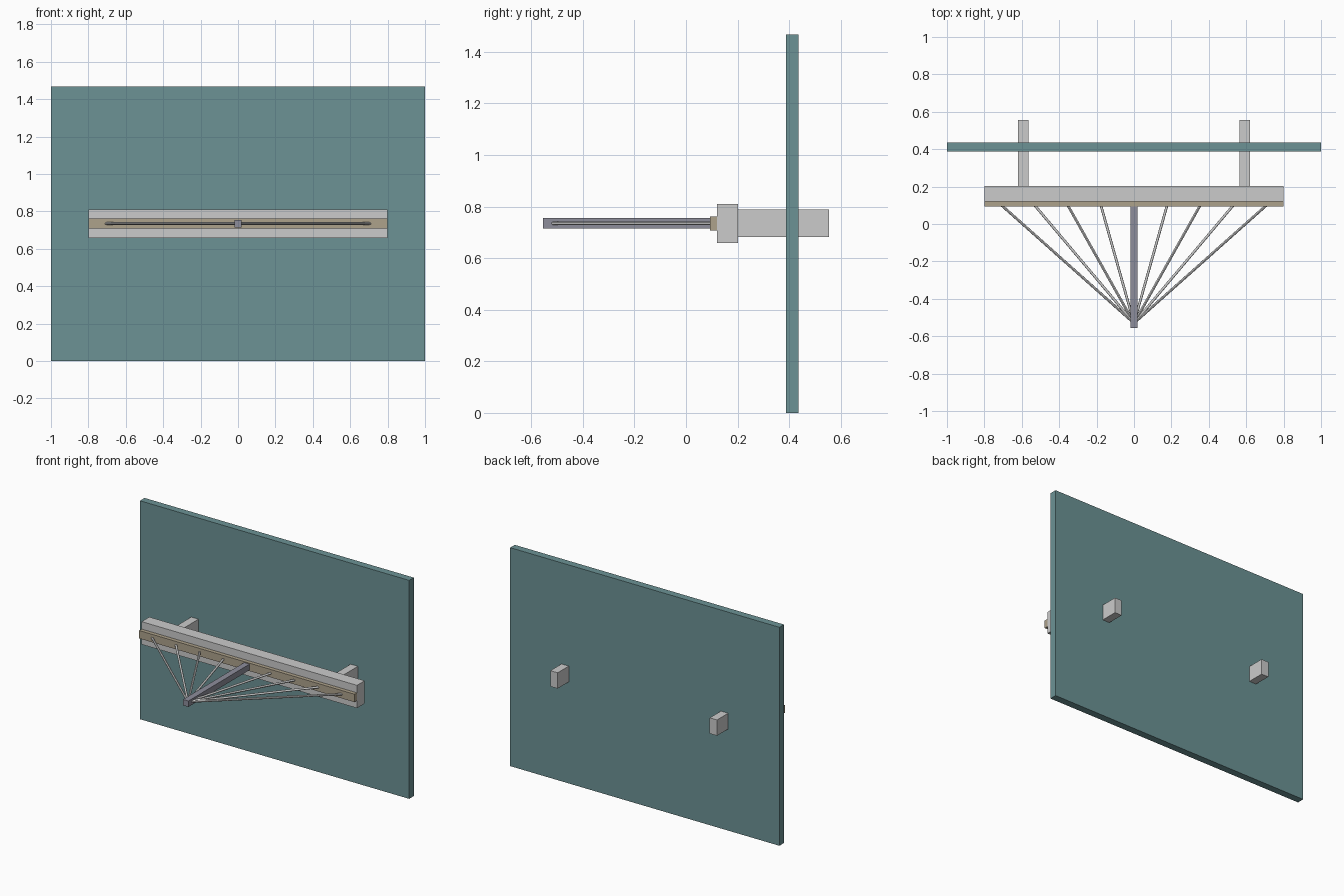
import bpy
from mathutils import Vector

if "Cube" in bpy.data.objects:
    bpy.data.objects.remove(bpy.data.objects["Cube"])


def material(name, rgb):
    m = bpy.data.materials.new(name)
    m.diffuse_color = (*rgb, 1)
    m.use_nodes = True
    m.node_tree.nodes["Principled BSDF"].inputs["Base Color"].default_value = m.diffuse_color
    return m


teal = material("teal", (0.15, 0.29, 0.30))
tan = material("tan", (0.42, 0.36, 0.26))
steel = material("steel", (0.27, 0.27, 0.33))
AXIS_Z = 0.735


def box(name, lo, hi, mat=None):
    lo, hi = Vector(lo), Vector(hi)
    bpy.ops.mesh.primitive_cube_add(size=1, location=(lo + hi) / 2)
    o = bpy.context.object
    o.name = name
    o.scale = hi - lo
    bpy.ops.object.transform_apply(location=False, rotation=False, scale=True)
    if mat:
        o.data.materials.append(mat)
    return o


def rod(name, a, b, radius):
    a, b = Vector(a), Vector(b)
    bpy.ops.mesh.primitive_cylinder_add(vertices=12, radius=radius,
                                        depth=(b - a).length, location=(a + b) / 2)
    o = bpy.context.object
    o.name = name
    o.rotation_euler = (b - a).to_track_quat('Z', 'Y').to_euler()
    bpy.ops.object.shade_smooth_by_angle()


# Wall panel
box("wall_panel", (-1, 0.388, 0), (1, 0.437, 1.467), teal)

# Horizontal beam and its front strip
box("beam", (-0.8, 0.12, 0.658), (0.8, 0.202, 0.811))
box("front_strip", (-0.8, 0.094, 0.708), (0.8, 0.121, 0.761), tan)

# Posts passing through the panel
for side, name in ((-1, "post_left"), (1, "post_right")):
    x = side * 0.592
    box(name, (x - 0.027, 0.2, 0.682), (x + 0.027, 0.555, 0.788))

# Central mast
box("mast", (-0.02, -0.555, AXIS_Z - 0.02), (0.02, 0.096, AXIS_Z + 0.02), steel)

# Fan of stay rods, from the mast tip to the strip
for side in (-1, 1):
    for i in range(1, 5):
        rod(f"stay_rod_{'left' if side < 0 else 'right'}_{i}",
            (0, -0.53, AXIS_Z), (side * 0.177 * i, 0.1, AXIS_Z), 0.007)
